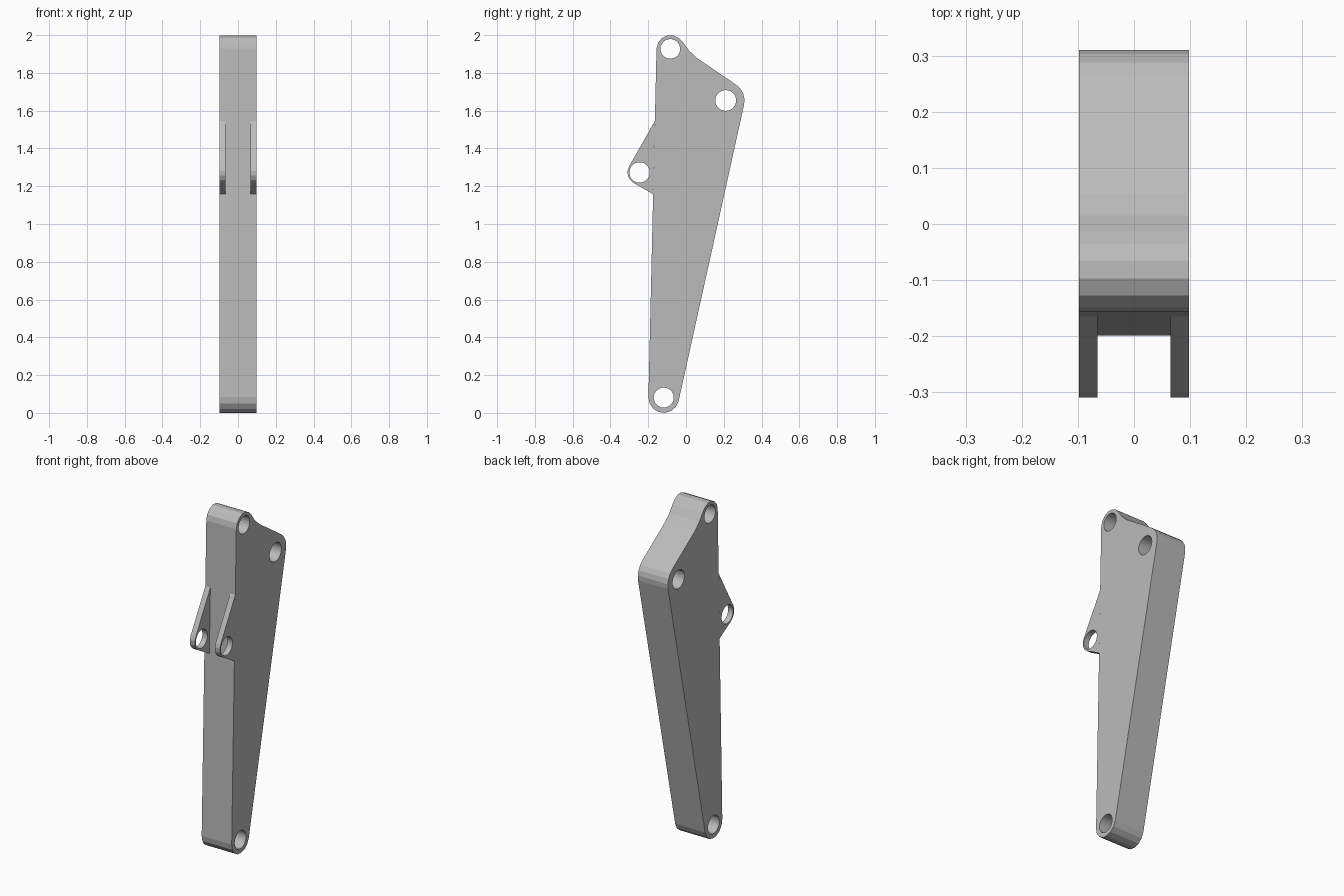
import bpy, bmesh
from math import cos, sin, radians
from mathutils import Vector

cube = bpy.data.objects.get("Cube")
if cube:
    bpy.data.objects.remove(cube, do_unlink=True)

# One plain grey for the whole link
grey = bpy.data.materials.new("plain_grey")
grey.use_nodes = True
COLOUR = (0.5, 0.5, 0.5, 1)
grey.diffuse_color = COLOUR
grey.node_tree.nodes["Principled BSDF"].inputs["Base Color"].default_value = COLOUR


def arc(centre, r, start, end, steps):
    """Points (y, z) along an arc, angles in degrees."""
    angles = [radians(start + (end - start) * i / steps) for i in range(steps + 1)]
    return [(centre[0] + r * cos(a), centre[1] + r * sin(a)) for a in angles]


def hole(centre, r):
    return arc(centre, r, 0, 360, 28)[:-1]


def plate(name, loops, x0, x1):
    """Fill an outline with holes and extrude it across x."""
    bm = bmesh.new()
    edges = []
    for loop in loops:
        vs = [bm.verts.new((x0, y, z)) for y, z in loop]
        edges += [bm.edges.new((a, b)) for a, b in zip(vs, vs[1:] + vs[:1])]
    bmesh.ops.triangle_fill(bm, edges=edges, use_beauty=True, normal=(1, 0, 0))
    ext = bmesh.ops.extrude_face_region(bm, geom=bm.faces[:], use_keep_orig=True)
    moved = [v for v in ext["geom"] if isinstance(v, bmesh.types.BMVert)]
    bmesh.ops.translate(bm, verts=moved, vec=Vector((x1 - x0, 0, 0)))
    bmesh.ops.recalc_face_normals(bm, faces=bm.faces[:])
    mesh = bpy.data.meshes.new(name)
    bm.to_mesh(mesh)
    bm.free()
    mesh.materials.append(grey)
    obj = bpy.data.objects.new(name, mesh)
    bpy.context.collection.objects.link(obj)
    return obj


HALF, EAR_IN = 0.098, 0.065
top, back, bottom, ear = (-0.083, 1.927), (0.21, 1.654), (-0.118, 0.081), (-0.246, 1.273)

# Main arm: three rounded ends joined by tangents, with a hollow shoulder
outline = (arc(bottom, 0.081, 178.7, 347.5, 7)
           + arc(back, 0.1, -12.5, 56, 4)
           + [(0.055, 1.881), (0.015, 1.919), (-0.012, 1.957)]
           + arc(top, 0.073, 49.6, 178.7, 5))
plate("arm", [outline, hole(top, 0.052), hole(back, 0.055), hole(bottom, 0.053)],
      -HALF, HALF)

# Pair of pierced ears on the front edge
ear_outline = [(-0.165, 1.545)] + arc(ear, 0.064, 150, 239.7, 4) + [(-0.174, 1.158)]
for side, sign in (("left", 1), ("right", -1)):
    plate(side + "_ear", [ear_outline, hole(ear, 0.054)], sign * EAR_IN, sign * HALF)
